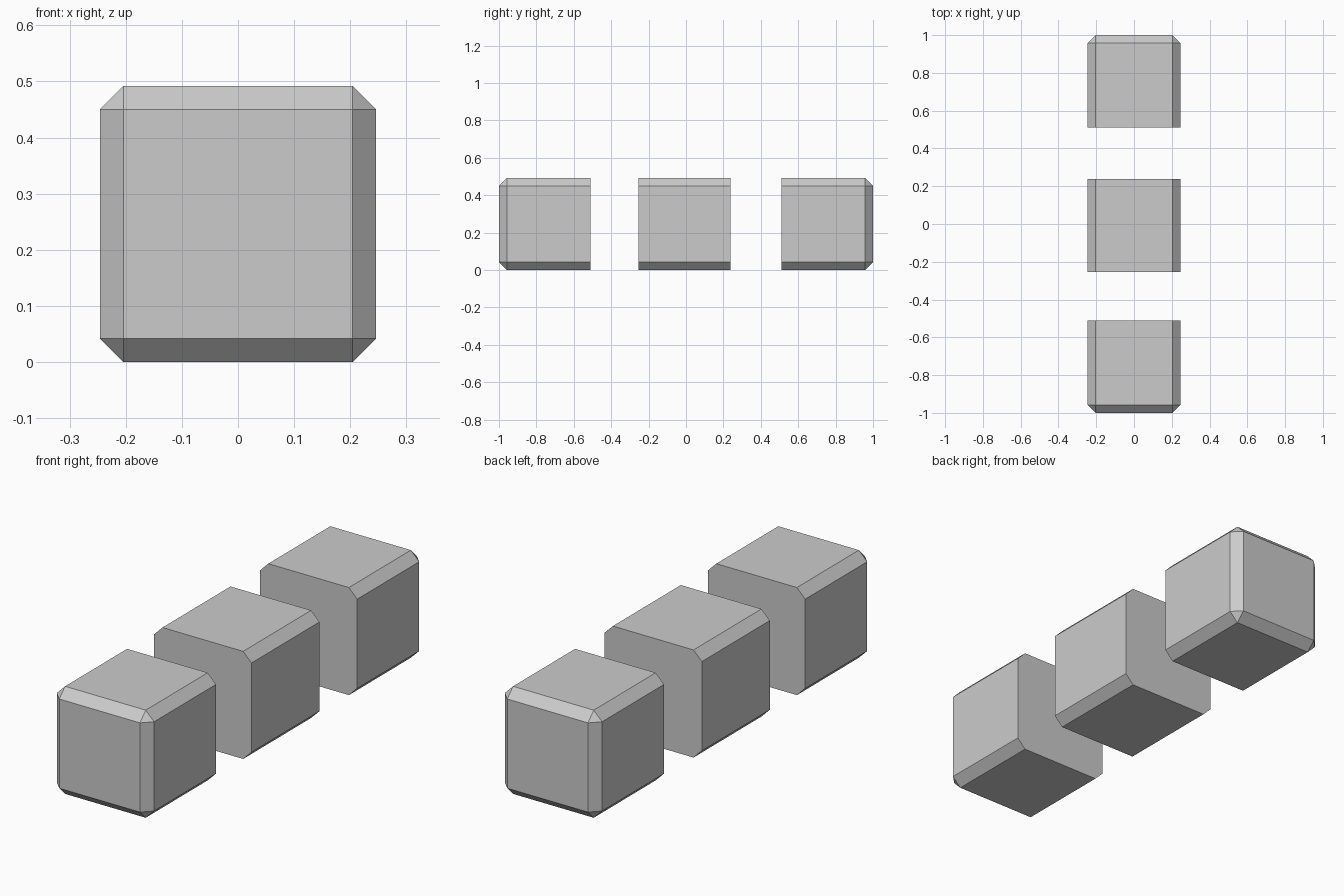
import bpy
import bmesh

if "Cube" in bpy.data.objects:
    bpy.data.objects.remove(bpy.data.objects["Cube"])

HALF_W, HEIGHT, CHAMFER = 0.246, 0.492, 0.042


def block(name, y0, y1, flat_ends):
    """Box from y0 to y1, chamfered on all edges except those around flat ends."""
    bm = bmesh.new()
    bmesh.ops.create_cube(bm, size=1)
    for v in bm.verts:
        v.co.x *= 2 * HALF_W
        v.co.y = y0 if v.co.y < 0 else y1
        v.co.z = (v.co.z + 0.5) * HEIGHT
    edges = [e for e in bm.edges
             if not any(all(abs(v.co.y - y) < 1e-5 for v in e.verts) for y in flat_ends)]
    bmesh.ops.bevel(bm, geom=edges, offset=CHAMFER, offset_type='OFFSET',
                    segments=1, affect='EDGES')
    bmesh.ops.recalc_face_normals(bm, faces=bm.faces)
    mesh = bpy.data.meshes.new(name)
    bm.to_mesh(mesh)
    bm.free()
    obj = bpy.data.objects.new(name, mesh)
    bpy.context.collection.objects.link(obj)


# End blocks have a chamfered outer end and a flat inner end
block("front_block", -1.0, -0.51, [-0.51])
block("middle_block", -0.254, 0.237, [-0.254, 0.237])
block("back_block", 0.51, 1.0, [0.51])
